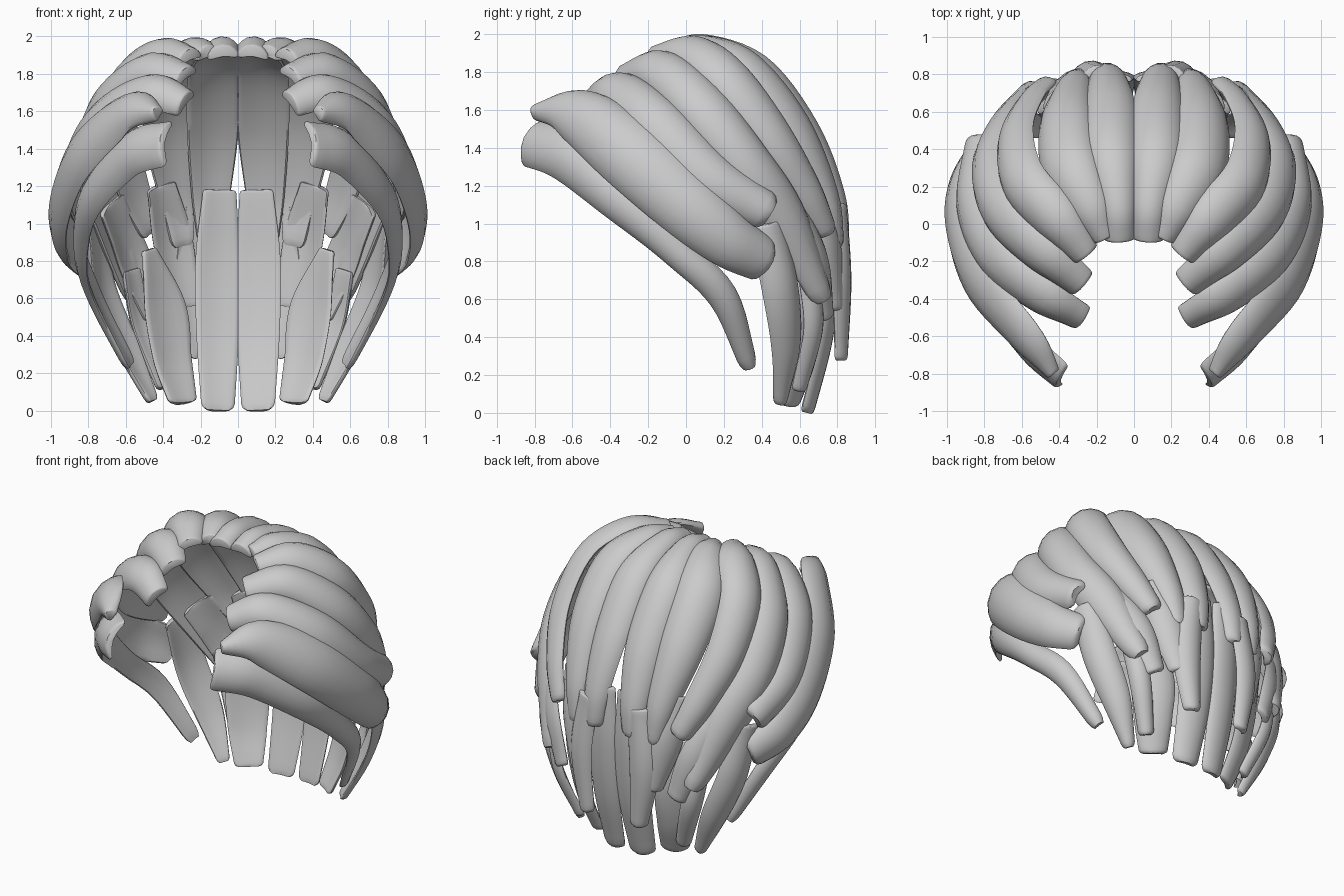
import bpy, bmesh, math
from mathutils import Vector

cube = bpy.data.objects.get("Cube")
if cube:
    bpy.data.objects.remove(cube, do_unlink=True)

hair = bpy.data.materials.new("pale_grey_hair")
hair.use_nodes = True
hair.diffuse_color = (0.6, 0.6, 0.6, 1)
hair.node_tree.nodes["Principled BSDF"].inputs["Base Color"].default_value = (0.6, 0.6, 0.6, 1)


def spline(keys, t):
    """Smooth curve through the keys, t from 0 to 1."""
    n = len(keys) - 1
    i = min(int(t * n), n - 1)
    f = t * n - i
    b, c = keys[i], keys[i + 1]
    a = keys[i - 1] if i else b * 2 - c
    d = keys[i + 2] if i + 2 <= n else c * 2 - b
    return (b * 2 + (c - a) * f + (a * 2 - b * 5 + c * 4 - d) * f**2
            + (b * 3 - a - c * 3 + d) * f**3) * 0.5


def lock(name, keys, thick=0.07, arch=0.19, steps=28, sides=16):
    """Sweep an arched lens section along a path of (x, y, z, width)."""
    keys = [Vector(k) for k in keys]
    bm = bmesh.new()
    rings = []
    # Extra rings at both ends round off the tips
    params = [(0, 0.85), (0.004, 0.95)]
    params += [(0.015 + 0.955 * i / steps, 1) for i in range(steps + 1)]
    params += [(0.988, 0.92), (1, 0.7)]
    for t, size in params:
        k = spline(keys, t)
        p = k.to_3d()
        ahead = spline(keys, min(t + 0.01, 1)).to_3d()
        behind = spline(keys, max(t - 0.01, 0)).to_3d()
        along = (ahead - behind).normalized()
        out = p - Vector((0, 0.1, min(p.z, 0.95)))
        out = (out - along * out.dot(along)).normalized()
        side = along.cross(out)
        half = k.w / 2 * size
        ring = []
        for j in range(sides):
            a = math.tau * j / sides
            u = math.copysign(abs(math.cos(a)) ** 0.8, math.cos(a))
            h = math.sin(a) * thick / 2 * size + arch * k.w * (0.4 - u * u)
            ring.append(bm.verts.new(p + side * u * half + out * h))
        rings.append(ring)
    for r, s in zip(rings, rings[1:]):
        for j in range(sides):
            m = (j + 1) % sides
            bm.faces.new((r[j], r[m], s[m], s[j]))
    bm.faces.new(rings[0])
    bm.faces.new(rings[-1])
    bmesh.ops.recalc_face_normals(bm, faces=bm.faces)
    mesh = bpy.data.meshes.new(name)
    bm.to_mesh(mesh)
    bm.free()
    mesh.materials.append(hair)
    obj = bpy.data.objects.new(name, mesh)
    bpy.context.collection.objects.link(obj)
    # The other half of the head is a mirror image
    mirror = obj.modifiers.new("Mirror", "MIRROR")
    mirror.use_mirror_merge = False
    bpy.ops.object.select_all(action="DESELECT")
    obj.select_set(True)
    bpy.context.view_layer.objects.active = obj
    bpy.ops.object.shade_smooth_by_angle(angle=math.radians(50))


# Upper layer, from the parting round to the temples
lock("crown_lock", [(.08, -.09, 1.91, .17), (.09, .1, 1.95, .19), (.135, .4, 1.83, .28),
                    (.14, .65, 1.5, .28), (.15, .79, 1.15, .21), (.15, .82, .9, .14)])
lock("upper_back_lock", [(.16, -.08, 1.91, .14), (.25, .1, 1.94, .24), (.37, .34, 1.83, .31),
                         (.39, .59, 1.52, .29), (.34, .75, 1.15, .2), (.3, .79, .88, .13)])
lock("upper_side_lock", [(.26, -.17, 1.89, .17), (.43, .03, 1.93, .26), (.61, .24, 1.78, .28),
                         (.65, .47, 1.48, .26), (.57, .65, 1.18, .21), (.47, .75, .95, .15)])
lock("long_side_lock", [(.28, -.33, 1.79, .19), (.5, -.15, 1.845, .26), (.73, .08, 1.65, .29),
                        (.8, .32, 1.35, .28), (.72, .53, 1.04, .27), (.55, .73, .6, .15)])
lock("middle_side_lock", [(.28, -.51, 1.65, .18), (.5, -.39, 1.72, .26), (.77, -.17, 1.55, .3),
                          (.89, .12, 1.26, .28), (.85, .45, 1.06, .21)])
lock("temple_lock", [(.43, -.8, 1.59, .08), (.6, -.6, 1.6, .29), (.84, -.32, 1.39, .37),
                     (.945, -.02, 1.12, .35), (.93, .22, .92, .3), (.81, .44, .8, .24)])
lock("cheek_lock", [(.39, -.83, 1.44, .27), (.59, -.65, 1.38, .29), (.8, -.36, 1.13, .24),
                    (.84, -.05, .85, .17), (.77, .2, .61, .16), (.58, .34, .24, .1)], thick=.05)

# Lower layer, hanging at the nape
lock("nape_centre_lock", [(.1, .77, 1.18, .18), (.112, .78, .8, .24),
                          (.112, .74, .4, .23), (.11, .64, 0, .18)], thick=.05, arch=.12)
lock("nape_outer_lock", [(.48, .63, .86, .1), (.4, .66, .55, .27),
                         (.36, .62, .27, .25), (.3, .55, .04, .18)], thick=.05, arch=.12)
lock("back_overlay_lock", [(.2, .81, 1.1, .18), (.25, .83, .7, .2), (.2, .82, .28, .12)], thick=.05)
lock("back_filler_lock", [(.42, .67, 1.2, .18), (.36, .76, .9, .24), (.28, .8, .55, .15)], thick=.05)
lock("side_filler_lock", [(.69, .52, 1.1, .22), (.57, .68, .8, .24), (.45, .74, .5, .15)], thick=.05)
lock("ear_lock", [(.78, .43, 1, .2), (.73, .51, .65, .22),
                  (.61, .54, .35, .19), (.46, .5, .05, .08)], thick=.05)
lock("nape_side_lock", [(.58, .65, .75, .13), (.52, .68, .45, .14), (.4, .6, .12, .1)], thick=.05)
